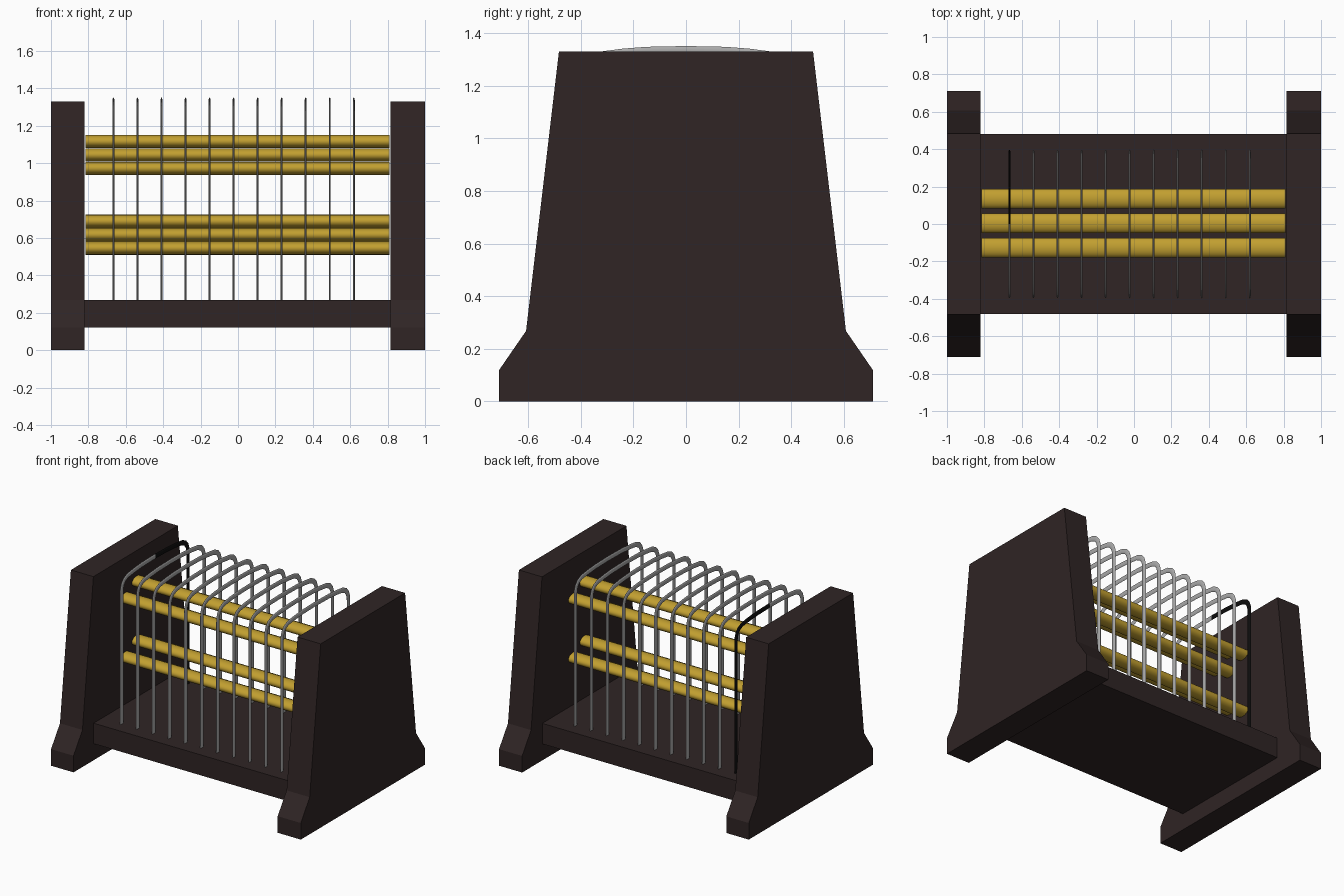
import bpy, bmesh, math
from mathutils import Vector

if "Cube" in bpy.data.objects:
    bpy.data.objects.remove(bpy.data.objects["Cube"])


def mat(name, rgb):
    m = bpy.data.materials.new(name)
    m.diffuse_color = (*rgb, 1)
    m.use_nodes = True
    m.node_tree.nodes["Principled BSDF"].inputs["Base Color"].default_value = m.diffuse_color
    return m


WOOD = mat("dark_brown_wood", (0.029, 0.018, 0.018))
BRASS = mat("brass_gold", (0.54, 0.35, 0.03))
STEEL = mat("grey_steel", (0.40, 0.40, 0.40))
BLACK = mat("black", (0.004, 0.004, 0.004))


def finish(name, bm, materials, smooth=False):
    bmesh.ops.recalc_face_normals(bm, faces=bm.faces)
    me = bpy.data.meshes.new(name)
    bm.to_mesh(me)
    bm.free()
    ob = bpy.data.objects.new(name, me)
    bpy.context.collection.objects.link(ob)
    for m in materials:
        me.materials.append(m)
    if smooth:
        bpy.ops.object.select_all(action='DESELECT')
        ob.select_set(True)
        bpy.context.view_layer.objects.active = ob
        bpy.ops.object.shade_smooth_by_angle(angle=math.radians(50))
    return ob


def extrude_x(name, profile, x0, x1, materials, smooth=False):
    """Closed y,z profile pulled from x0 to x1."""
    bm = bmesh.new()
    a = [bm.verts.new((x0, y, z)) for y, z in profile]
    b = [bm.verts.new((x1, y, z)) for y, z in profile]
    n = len(profile)
    bm.faces.new(a)
    bm.faces.new(b)
    for i in range(n):
        j = (i + 1) % n
        bm.faces.new((a[i], a[j], b[j], b[i]))
    return finish(name, bm, materials, smooth)


# Tapered end panels with flared feet
half = [(0.71, 0), (0.71, 0.12), (0.608, 0.268), (0.483, 1.33)]
panel = half + [(-y, z) for y, z in reversed(half)]
extrude_x("left_end_panel", panel, -1.0, -0.82, [WOOD])
extrude_x("right_end_panel", panel, 0.815, 1.0, [WOOD])

# Base board between the panels
extrude_x("base_board", [(-0.48, 0.12), (0.48, 0.12), (0.48, 0.268), (-0.48, 0.268)],
          -0.82, 0.815, [WOOD])

# Two diamond bundles of flattened rods
for level, zc in (("upper", 1.044), ("lower", 0.617)):
    for side, dy, dz in (("top", 0, 0.072), ("bottom", 0, -0.072),
                         ("front", -0.131, 0), ("back", 0.131, 0)):
        ring = [(0.004 + dy + 0.053 * math.cos(t), zc + dz + 0.035 * math.sin(t))
                for t in (2 * math.pi * i / 24 for i in range(24))]
        extrude_x(f"{level}_{side}_rod", ring, -0.815, 0.81, [BRASS], True)

# Arched wire hoops: path in y,z with an elliptical section
arc = [(0.38, 0.262), (0.38, 1.21), (0.377, 1.245), (0.367, 1.273), (0.347, 1.297),
       (0.31, 1.314), (0.24, 1.323), (0.15, 1.33), (0.0, 1.333)]
path = [Vector((-y, z)) for y, z in arc] + [Vector(p) for p in reversed(arc[:-1])]


def hoop(name, x, dark_half):
    bm = bmesh.new()
    rings = []
    for i, p in enumerate(path):
        t = (path[min(i + 1, len(path) - 1)] - path[max(i - 1, 0)]).normalized()
        nrm = Vector((-t.y, t.x))
        ring = []
        for k in range(10):
            a = 2 * math.pi * k / 10
            q = p + nrm * 0.018 * math.cos(a)
            ring.append(bm.verts.new((x + 0.0055 * math.sin(a), q.x, q.y)))
        rings.append(ring)
    for r, s in zip(rings, rings[1:]):
        for k in range(10):
            j = (k + 1) % 10
            bm.faces.new((r[k], r[j], s[j], s[k]))
    bm.faces.new(rings[0])
    bm.faces.new(rings[-1])
    # the back half of the end hoop is black
    if dark_half:
        for f in bm.faces:
            if f.calc_center_median().y > 0:
                f.material_index = 1
    finish(name, bm, [STEEL, BLACK] if dark_half else [STEEL], True)


for i in range(11):
    hoop(f"wire_hoop_{i + 1}", -0.666 + 0.1285 * i, i == 0)
